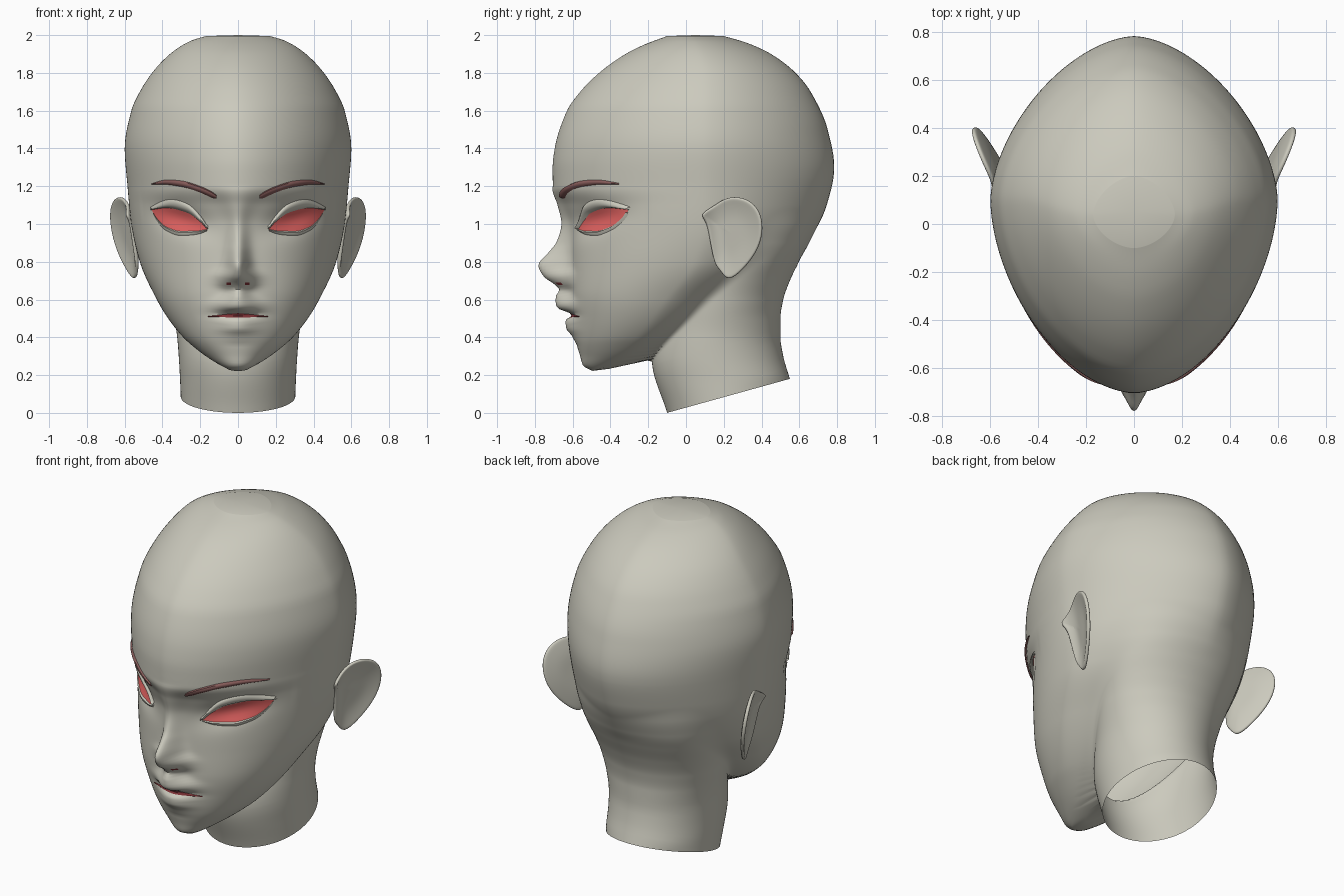
import bpy
import math

cube = bpy.data.objects.get("Cube")
if cube:
    bpy.data.objects.remove(cube, do_unlink=True)


def material(name, r, g, b):
    mat = bpy.data.materials.new(name)
    mat.use_nodes = True
    mat.diffuse_color = (r, g, b, 1)
    mat.node_tree.nodes["Principled BSDF"].inputs["Base Color"].default_value = (r, g, b, 1)
    return mat


skin = material("stone skin", 0.6, 0.59, 0.51)
eye_red = material("eye red", 0.79, 0.13, 0.125)
brow_brown = material("brow brown", 0.25, 0.11, 0.105)
mouth_red = material("mouth dark red", 0.2, 0.03, 0.035)


def curve(*points):
    """Smooth monotone curve through (position, value) points, as a fast lookup."""
    xs, ys = zip(*points)
    slope = [(ys[i + 1] - ys[i]) / (xs[i + 1] - xs[i]) for i in range(len(xs) - 1)]
    tangent = [slope[0]]
    for a, b in zip(slope, slope[1:]):
        tangent.append(2 * a * b / (a + b) if a * b > 0 else 0)
    tangent.append(slope[-1])

    def exact(x):
        if x <= xs[0]:
            return ys[0]
        if x >= xs[-1]:
            return ys[-1]
        i = max(k for k in range(len(xs)) if xs[k] <= x)
        h = xs[i + 1] - xs[i]
        u = (x - xs[i]) / h
        v = 1 - u
        return (ys[i] * (1 + 2 * u) * v * v + ys[i + 1] * u * u * (3 - 2 * u)
                + h * u * v * (v * tangent[i] - u * tangent[i + 1]))

    steps = 500
    span = (xs[-1] - xs[0]) / steps
    table = [exact(xs[0] + k * span) for k in range(steps + 1)]

    def lookup(x):
        s = min(max((x - xs[0]) / span, 0), steps - 0.001)
        k = int(s)
        return table[k] + (table[k + 1] - table[k]) * (s - k)
    return lookup


# Head profiles over height: half width, front, back, widest place, fullness
width = curve((.22, .03), (.25, .09), (.3, .17), (.35, .235), (.4, .29), (.5, .37), (.6, .43),
              (.8, .52), (1, .565), (1.2, .585), (1.4, .6), (1.6, .565), (1.7, .52),
              (1.8, .455), (1.9, .36), (1.97, .25), (1.995, .17))
front = curve((.22, -.49), (.25, -.545), (.3, -.56), (.37, -.58), (.5, -.595), (.65, -.61),
              (.9, -.613), (1, -.62), (1.1, -.65), (1.2, -.705), (1.3, -.706), (1.4, -.695),
              (1.6, -.63), (1.7, -.56), (1.8, -.46), (1.9, -.32), (1.95, -.22), (1.995, -.1))
back = curve((.22, -.47), (.25, -.33), (.28, -.2), (.4, .02), (.6, .3), (.75, .49), (.9, .64),
             (1.1, .745), (1.3, .785), (1.5, .75), (1.7, .66), (1.8, .58), (1.9, .45),
             (1.96, .32), (1.995, .2))
middle = curve((.22, -.48), (.25, -.43), (.3, -.35), (.4, -.25), (.6, -.1), (.8, .05),
               (1, .1), (1.8, .1), (1.995, .04))
fullness = curve((.3, 2), (.6, 2.1), (.8, 2), (1.2, 1.75))

# Neck profiles over height
neck_width = curve((0, .3), (.2, .308), (.4, .322), (.6, .36), (.9, .42), (1.2, .4))
neck_front = curve((0, -.1), (.28, -.18), (.6, -.1), (1, 0))
neck_back = curve((.18, .55), (.3, .515), (.4, .5), (.5, .5), (.6, .515), (.7, .55),
                  (.8, .598), (.9, .645), (1, .67), (1.2, .62))

# Nose and lips: how far they stand out on the centre line, and how wide they are
ridge = curve((.36, 0), (.41, .02), (.45, .045), (.49, .045), (.505, .02), (.515, 0),
              (.53, .02), (.55, .07), (.57, .085), (.62, .08), (.65, .06), (.68, .085),
              (.72, .14), (.78, .17), (.85, .115), (.9, .075), (1, .04), (1.1, .03), (1.2, 0))
ridge_width = curve((.4, .1), (.57, .1), (.64, .055), (.69, .08), (.72, .08), (.78, .055),
                    (.85, .05), (1, .05), (1.2, .1))


def relief(x, z):
    """Forward bulge of the face: nose and lips, less the eye sockets."""
    if z > 1.4:
        return 0
    socket = ((abs(x) - .3) / .14) ** 2 + ((z - 1.03 - .25 * (abs(x) - .3)) / .075) ** 2
    return ridge(z) * math.exp(-(x / ridge_width(z)) ** 2) - .045 * math.exp(-socket)


def section(x, y, half, y0, ym, y1, power):
    length = ym - y0 if y < ym else y1 - ym
    q = abs(x / half) ** power + abs((y - ym) / length) ** power
    return (q ** (1 / power) - 1) * half


def solid(x, y, z):
    """Negative inside the blended head and neck."""
    head = 1
    if .22 <= z:
        ym = middle(z)
        yy = y + relief(x, z) if y < -.2 else y
        power = fullness(z) if yy < ym else 1.68
        head = section(x, yy, width(z), front(z), ym, back(z), power)
    if z > 1.25:
        return head
    y0, y1 = neck_front(z), neck_back(z)
    neck = section(x, y, neck_width(z), y0, (y0 + y1) / 2, y1, 2)
    blend = .04
    h = max(blend - abs(head - neck), 0)
    return min(head, neck) - h * h / (4 * blend)


def hit(point, far):
    """Walk inwards from far until the surface is met."""
    step = .03
    while far > 0 and solid(*point(far)) > 0:
        far -= step
    low, high = far, far + step
    for _ in range(9):
        mid = (low + high) / 2
        if solid(*point(mid)) > 0:
            high = mid
        else:
            low = mid
    return low


def make(name, verts, faces, mat):
    mesh = bpy.data.meshes.new(name)
    mesh.from_pydata(verts, [], faces)
    mesh.materials.append(mat)
    obj = bpy.data.objects.new(name, mesh)
    bpy.context.collection.objects.link(obj)
    bpy.ops.object.select_all(action='DESELECT')
    obj.select_set(True)
    bpy.context.view_layer.objects.active = obj
    bpy.ops.object.shade_smooth_by_angle(angle=math.radians(50))
    mirror = obj.modifiers.new("both sides", 'MIRROR')
    mirror.merge_threshold = .0005
    return obj


def grid_faces(rows, cols):
    return [(r * cols + c, r * cols + c + 1, (r + 1) * cols + c + 1, (r + 1) * cols + c)
            for r in range(rows - 1) for c in range(cols - 1)]


# Head and neck: rings tilted with the neck cut, levelling out towards the crown
tilt = curve((.35, .277), (1.1, 0))
levels = [.028 + .03 * k for k in range(10)]
levels += [.31 + .012 * k for k in range(79)]
levels += [1.25 + .745 * math.sin(k / 40 * math.pi / 2) for k in range(1, 41)]
columns = 97
verts = []
for t in levels:
    for c in range(columns):
        u = c / (columns - 1)
        angle = math.pi * (.35 * u + .65 * u * u)
        sx, sy = math.sin(angle), -math.cos(angle)
        if c in (0, columns - 1):
            sx = 0

        def along(r):
            y = .12 + r * sy
            return r * sx, y, t + tilt(t) * y
        verts.append(along(hit(along, 1)))
faces = grid_faces(len(levels), columns)
crown = len(verts)
verts.append((0, .05, 2))
faces += [(crown - columns + c, crown - columns + c + 1, crown) for c in range(columns - 1)]
make("head", verts, faces, skin)


def face_y(x, z):
    return -hit(lambda d: (x, -d, z), .9)


def band(name, x0, x1, low, high, offsets, mat, count=28):
    """Patch on the face between two curves; offsets lift it across its height."""
    points = []
    for j, lift in enumerate(offsets):
        v = j / (len(offsets) - 1)
        for i in range(count + 1):
            x = x0 + (x1 - x0) * i / count
            z = low(x) + (high(x) - low(x)) * v
            points.append((x, face_y(x, z) - lift, z))
    return make(name, points, grid_faces(len(offsets), count + 1), mat)


# Eyes and eyelids
eye_top = curve((.165, .975), (.2, 1.012), (.27, 1.06), (.38, 1.085), (.455, 1.077))
eye_low = curve((.165, .972), (.22, .963), (.3, .962), (.38, .985), (.43, 1.03), (.455, 1.07))


def arch(x):
    return math.sin(math.pi * min(max((x - .15) / .315, 0), 1)) ** .7


band("eye", .165, .455, eye_low, eye_top, [.006] * 7, eye_red)
band("upper_eyelid", .16, .462, lambda x: eye_top(x) - .004,
     lambda x: eye_top(x) + .01 + .045 * arch(x), [-.01, .022, .025, .02, .01, -.008], skin)
band("lower_eyelid", .165, .45, lambda x: eye_low(x) - .006 - .022 * arch(x),
     lambda x: eye_low(x) + .003, [-.006, .008, .014, -.008], skin)

# Eyebrows
brow_line = curve((.115, 1.143), (.2, 1.183), (.3, 1.213), (.38, 1.221), (.457, 1.212))
brow_half = curve((.115, .012), (.14, .022), (.3, .02), (.4, .014), (.457, .003))
band("eyebrow", .115, .457, lambda x: brow_line(x) - brow_half(x),
     lambda x: brow_line(x) + brow_half(x), [-.01, .012, .016, .012, -.01], brow_brown)

# Mouth opening and nostrils
band("mouth", 0, .16, lambda x: .505 + .02 * x, lambda x: .528 - .1 * x,
     [.003, .008, .008, .003], mouth_red)
band("nostril", .036, .062, lambda x: .678, lambda x: .69, [.003] * 3, mouth_red, 6)

# Ears: a dished fan leaning out and back
outline = [(.07, 1.05), (.14, 1.09), (.2, 1.135), (.27, 1.148), (.35, 1.12), (.4, 1.05),
           (.407, .95), (.375, .85), (.3, .755), (.22, .69), (.18, .76), (.15, .78),
           (.125, .93), (.11, 1.02)]
count = len(outline)
verts = []
for scale, dish in ((1, 0), (.9, -.006), (.55, -.02), (.2, -.02)):
    for py, pz in outline:
        y = .25 + (py - .25) * scale
        z = .95 + (pz - .95) * scale
        x = .555 + .45 * (y - .16) + .15 * (z - .95) + 4 * max(0, .2 - y) ** 2
        verts.append((x + dish, y, z))
faces = [(r * count + c, (r + 1) * count + c, (r + 1) * count + (c + 1) % count,
          r * count + (c + 1) % count) for r in range(3) for c in range(count)]
faces.append(tuple(reversed(range(3 * count, 4 * count))))
ear = make("ear", verts, faces, skin)
shell = ear.modifiers.new("thickness", 'SOLIDIFY')
shell.thickness = .02
shell.offset = 0
ear.modifiers.new("rounding", 'SUBSURF').levels = 2
ear.modifiers["rounding"].render_levels = 2
